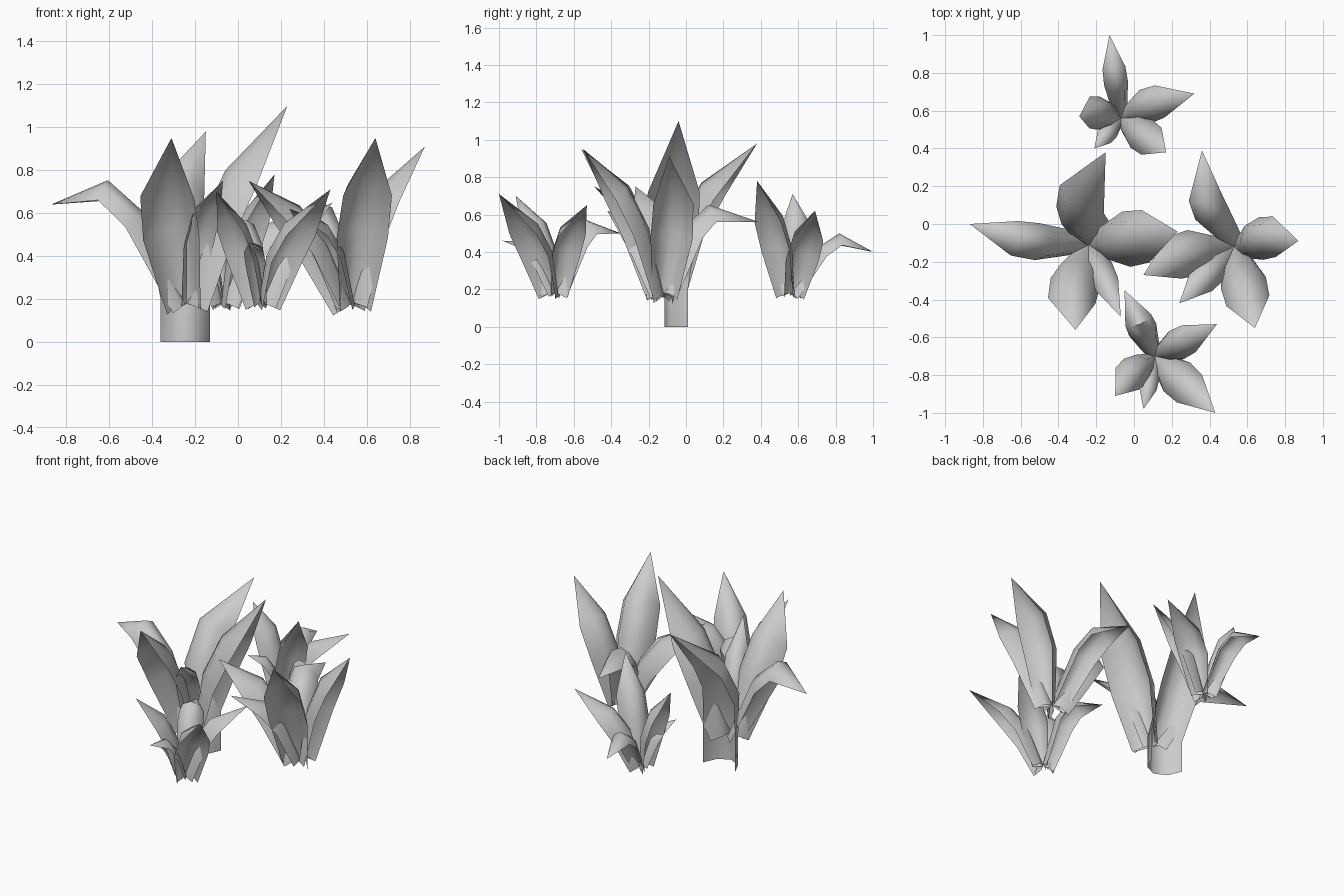
import bpy
import bmesh
from math import sin, cos
from mathutils import Vector

cube = bpy.data.objects.get("Cube")
if cube:
    bpy.data.objects.remove(cube)

COLOUR = (0.6, 0.6, 0.6, 1)
grey = bpy.data.materials.new("leaf_grey")
grey.use_nodes = True
grey.diffuse_color = COLOUR
grey.node_tree.nodes["Principled BSDF"].inputs["Base Color"].default_value = COLOUR

# angles around the arched section of a blade
ARC = (-1.4, -0.7, 0, 0.7, 1.4)
# position along the blade, relative width, relative depth of the arch, droop of the edges
ROWS = ((0, 0.6, 0.58, 0.4), (0.32, 1, 0.6, 0), (0.6, 0.95, 0.62, 0))


def bezier(a, b, c, t):
    return a * (1 - t) ** 2 + b * 2 * t * (1 - t) + c * t * t


def add_leaf(bm, base, tip, width, lean, rise, sway, sheath):
    """One blade: a ridge on the inner side, edges folded outward, pointed tip."""
    out = Vector((tip.x - base.x, tip.y - base.y, 0))
    side = Vector((-out.y, out.x, 0)).normalized()
    control = base + out * lean + side * sway
    control.z = rise
    rows = []
    for t, w, depth, droop in ROWS:
        p = bezier(base, control, tip, t)
        along = (bezier(base, control, tip, t + 0.02) - p).normalized()
        across = (side - along * side.dot(along)).normalized()
        outward = across.cross(along) - Vector((0, 0, droop))
        rows.append([bm.verts.new(p + across * (sin(a) * w * width / 2)
                                  + outward * ((1 - cos(a)) * depth * w * width))
                     for a in ARC])
    # upright sheath that carries the blade down to the ground
    if sheath:
        ground = []
        for vert, a in zip(rows[0], ARC):
            foot = Vector((-0.245 - 0.117 * sin(a), 0.01 - 0.15 * (cos(a) - 0.17), 0))
            vert.co = foot + Vector((0, 0, 0.2))
            ground.append(bm.verts.new(foot))
        rows.insert(0, ground)
    for low, high in zip(rows, rows[1:]):
        for i in range(len(ARC) - 1):
            bm.faces.new((low[i], low[i + 1], high[i + 1], high[i]))
    end = bm.verts.new(tip)
    for a, b in zip(rows[-1], rows[-1][1:]):
        bm.faces.new((a, b, end))


def add_plant(name, base, leaves, sheath=False):
    bm = bmesh.new()
    for i, (x, y, z, width, lean, rise, sway) in enumerate(leaves):
        add_leaf(bm, Vector(base), Vector((x, y, z)), width, lean, rise, sway,
                 sheath and i == 0)
    mesh = bpy.data.meshes.new(name)
    bm.to_mesh(mesh)
    bm.free()
    mesh.materials.append(grey)
    plant = bpy.data.objects.new(name, mesh)
    bpy.context.collection.objects.link(plant)
    bpy.ops.object.select_all(action='DESELECT')
    plant.select_set(True)
    bpy.context.view_layer.objects.active = plant
    bpy.ops.object.shade_smooth_by_angle(angle=1)


# each leaf: tip x, y, z, width, lean, arch height, sideways bow
add_plant("large_left_plant", (-0.24, -0.11, 0.18), [
    (-0.15, 0.38, 0.98, 0.26, 0, 0.81, 0.18),
    (-0.87, 0, 0.64, 0.2, 0.44, 1.03, 0.07),
    (0.23, -0.04, 1.1, 0.3, 0.05, 0.78, 0),
    (-0.07, -0.49, 0.75, 0.15, 0.12, 0.7, 0),
    (-0.31, -0.56, 0.95, 0.27, 0.18, 0.8, -0.09),
], sheath=True)

add_plant("large_right_plant", (0.53, -0.12, 0.18), [
    (0.36, 0.39, 0.56, 0.19, 0.31, 0.88, 0.13),
    (0.87, -0.09, 0.91, 0.23, 0, 0.75, 0.07),
    (0.64, -0.55, 0.95, 0.25, 0.18, 0.8, 0),
    (0.24, -0.42, 0.62, 0.17, 0.25, 0.65, 0),
    (0.05, -0.27, 0.75, 0.25, 0.25, 0.7, -0.08),
])

add_plant("small_front_plant", (0.11, -0.7, 0.18), [
    (-0.05, -0.35, 0.5, 0.16, 0.26, 0.75, 0),
    (0.44, -0.53, 0.65, 0.17, 0.08, 0.6, 0),
    (0.43, -1, 0.71, 0.21, 0.12, 0.6, 0),
    (0.05, -0.98, 0.46, 0.1, 0.35, 0.55, 0),
    (-0.1, -0.91, 0.7, 0.18, 0.08, 0.6, -0.04),
])

add_plant("small_back_plant", (-0.07, 0.56, 0.18), [
    (-0.13, 1, 0.4, 0.13, 0.48, 0.68, 0),
    (0.32, 0.69, 0.62, 0.19, 0.1, 0.58, 0.04),
    (0.17, 0.38, 0.78, 0.19, 0.12, 0.62, 0),
    (-0.21, 0.4, 0.45, 0.1, 0.25, 0.5, 0),
    (-0.29, 0.57, 0.71, 0.18, 0.1, 0.6, -0.05),
])
